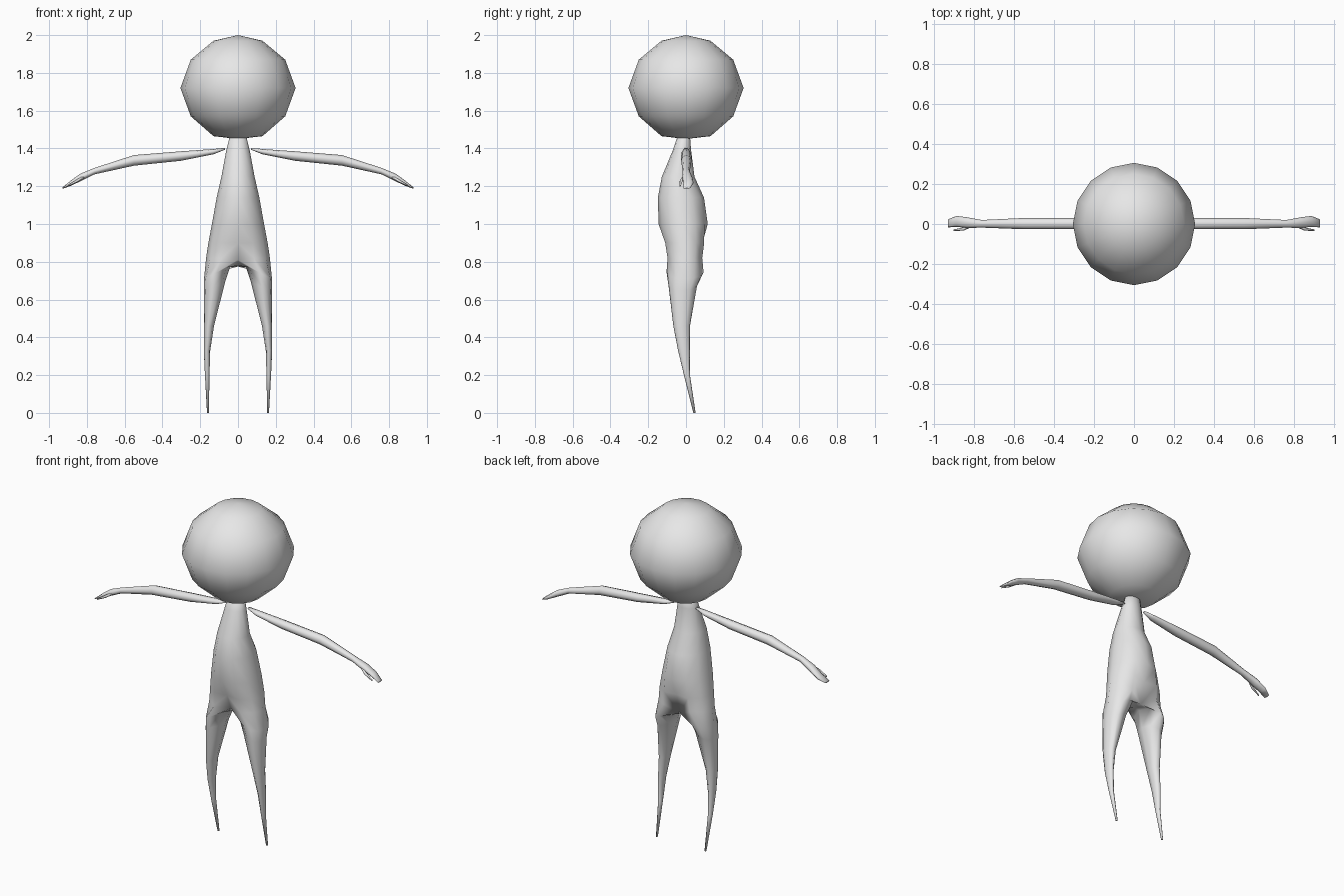
import bpy, bmesh
from math import sin, cos, radians, pi

default = bpy.data.objects.get("Cube")
if default:
    bpy.data.objects.remove(default, do_unlink=True)

grey = bpy.data.materials.new("plain_grey")
grey.use_nodes = True
COLOUR = (0.8, 0.8, 0.8, 1)
grey.diffuse_color = COLOUR
grey.node_tree.nodes["Principled BSDF"].inputs["Base Color"].default_value = COLOUR


def finish(name, bm, mirror=False):
    """Turn a bmesh into a smooth object, optionally mirrored across x."""
    bmesh.ops.recalc_face_normals(bm, faces=bm.faces)
    for f in bm.faces:
        f.smooth = True
    mesh = bpy.data.meshes.new(name)
    bm.to_mesh(mesh)
    bm.free()
    mesh.materials.append(grey)
    obj = bpy.data.objects.new(name, mesh)
    bpy.context.collection.objects.link(obj)
    if mirror:
        mod = obj.modifiers.new("mirror", 'MIRROR')
        mod.use_clip = True
        mod.merge_threshold = 0.0005
    return obj


def bridge(bm, a, b, closed=True):
    """Join two rows of vertices with quads."""
    n = len(a)
    for i in range(n if closed else n - 1):
        j = (i + 1) % n
        bm.faces.new((a[i], a[j], b[j], b[i]))


def loft(bm, rings, ends=True):
    rows = [[bm.verts.new(p) for p in ring] for ring in rings]
    for a, b in zip(rows, rows[1:]):
        bridge(bm, a, b)
    if ends:
        bm.faces.new(rows[0])
        bm.faces.new(rows[-1])


# Head: faceted ball with sixteen sides
bm = bmesh.new()
profile = [(0.13, 1.465), (0.25, 1.57), (0.305, 1.72), (0.25, 1.87), (0.13, 1.97)]
SIDES = 16
rows = [[bm.verts.new((r * cos(2 * pi * i / SIDES), r * sin(2 * pi * i / SIDES), z))
         for i in range(SIDES)] for r, z in profile]
for a, b in zip(rows, rows[1:]):
    bridge(bm, a, b)
for row, z in ((rows[0], 1.45), (rows[-1], 2.0)):
    pole = bm.verts.new((0, 0, z))
    for i in range(SIDES):
        bm.faces.new((row[i], row[(i + 1) % SIDES], pole))
finish("head", bm)

# Body: half torso splitting into one leg, mirrored
bm = bmesh.new()
outer = [radians(a) for a in range(-90, 91, 30)]
inner = [radians(a) for a in (135, 180, 225)]

# Torso rings: height, half width, front y, back y, crease depth
torso = [(1.48, 0.04, -0.04, 0.02, 0), (1.39, 0.062, -0.07, 0.027, 0),
         (1.25, 0.088, -0.128, 0.045, 0), (1.14, 0.113, -0.149, 0.095, 0),
         (1.0, 0.138, -0.145, 0.115, 0), (0.9, 0.157, -0.126, 0.112, 0.025),
         (0.82, 0.169, -0.112, 0.1, 0.045)]
rows = []
for z, w, front, back, crease in torso:
    mid, r = (front + back) / 2, (back - front) / 2
    row = []
    for a in outer:
        centre = abs(cos(a)) < 0.01
        y = mid + (r - (crease if centre else 0)) * sin(a)
        row.append(bm.verts.new((0 if centre else w * cos(a), y, z)))
    rows.append(row)
for a, b in zip(rows, rows[1:]):
    bridge(bm, a, b, closed=False)
neck_mid = bm.verts.new((0, -0.01, 1.485))
for p, q in zip(rows[0], rows[0][1:]):
    bm.faces.new((p, q, neck_mid))

# Crotch line, then leg rings: centre x, y, z, radius x, radius y, tilt
hip = rows[-1]
hip[0].co.z, hip[-1].co.z = 0.81, 0.775
crotch = [bm.verts.new((0, y, z)) for y, z in ((0.03, 0.775), (0, 0.78), (-0.035, 0.795))]
legs = [(0.11, -0.005, 0.745, 0.07, 0.098, 0.035),
        (0.125, -0.017, 0.67, 0.056, 0.075, 0.02),
        (0.154, -0.023, 0.46, 0.027, 0.044, 0),
        (0.164, -0.011, 0.33, 0.017, 0.031, 0),
        (0.163, 0.005, 0.2, 0.012, 0.016, 0),
        (0.159, 0.045, 0.0, 0.005, 0.006, 0)]
prev = hip + crotch
for x, y, z, rx, ry, tilt in legs:
    row = [bm.verts.new((x + rx * cos(a), y + ry * sin(a), z - tilt * cos(a)))
           for a in outer + inner]
    bridge(bm, prev, row)
    prev = row
bm.faces.new(prev)
finish("body", bm, mirror=True)

# Arms: centre x, y, z, half depth, half thickness
arm = [(0.07, 0, 1.398, 0.01, 0.005), (0.13, 0, 1.383, 0.022, 0.014),
       (0.3, 0.002, 1.36, 0.028, 0.025), (0.55, 0.002, 1.337, 0.028, 0.028),
       (0.76, 0.001, 1.28, 0.019, 0.017), (0.835, 0.007, 1.246, 0.027, 0.02),
       (0.885, 0.013, 1.216, 0.027, 0.014), (0.928, 0.003, 1.191, 0.02, 0.004)]
thumb = [(0.815, -0.008, 1.25, 0.009, 0.009), (0.85, -0.025, 1.23, 0.008, 0.009),
         (0.9, -0.031, 1.203, 0.004, 0.004)]


def tube(path, sides):
    return [[(x, y + ry * cos(2 * pi * i / sides), z + rz * sin(2 * pi * i / sides))
             for i in range(sides)] for x, y, z, ry, rz in path]


for name, side in (("left", 1), ("right", -1)):
    for part, path, sides in (("arm", arm, 8), ("thumb", thumb, 6)):
        bm = bmesh.new()
        loft(bm, [[(side * x, y, z) for x, y, z in ring] for ring in tube(path, sides)])
        finish(name + "_" + part, bm)
